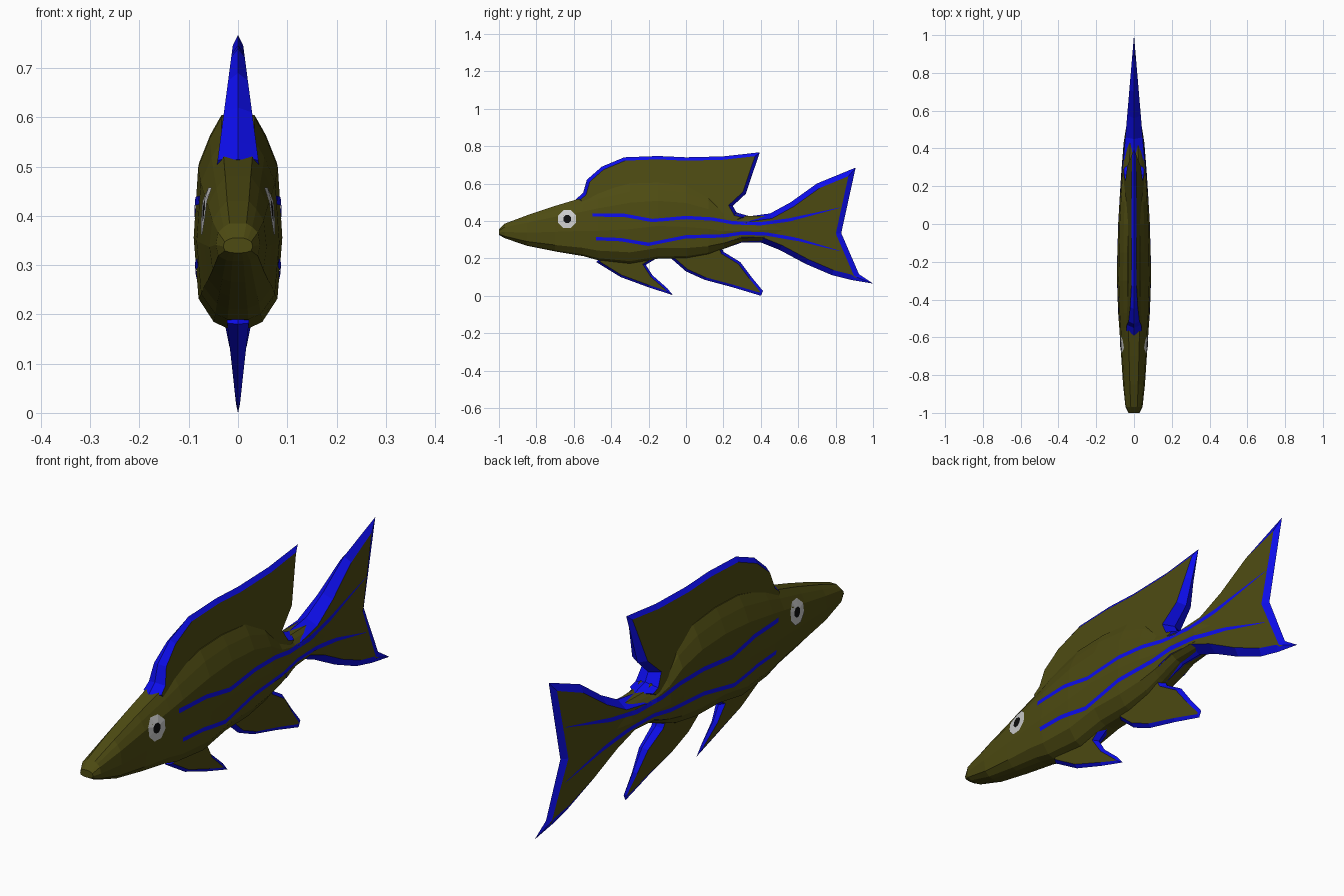
import bpy
from math import cos, sin, pi
from mathutils import Vector
from mathutils.bvhtree import BVHTree

if "Cube" in bpy.data.objects:
    bpy.data.objects.remove(bpy.data.objects["Cube"])


def material(name, rgb):
    m = bpy.data.materials.new(name)
    m.diffuse_color = (*rgb, 1)
    m.use_nodes = True
    m.node_tree.nodes["Principled BSDF"].inputs["Base Color"].default_value = m.diffuse_color
    return m


OLIVE = material("olive", (0.075, 0.07, 0.006))
BLUE = material("blue", (0.004, 0.004, 0.85))
WHITE = material("eye_white", (0.6, 0.6, 0.6))
BLACK = material("eye_black", (0.004, 0.004, 0.004))


def make(name, verts, faces, mats, indices=None):
    me = bpy.data.meshes.new(name)
    me.from_pydata(verts, [], faces)
    for m in mats:
        me.materials.append(m)
    if indices:
        me.polygons.foreach_set("material_index", indices)
    me.update()
    ob = bpy.data.objects.new(name, me)
    bpy.context.collection.objects.link(ob)
    surfaces[name] = BVHTree.FromPolygons(verts, faces)
    return ob


surfaces = {}

# Body: one cross-section lofted along y (station: y, bottom, top, half width)
SECTION = [(0.38, 1), (0.64, 0.9), (0.9, 0.76), (1, 0.43), (0.89, 0.14), (0.55, 0.03), (0.25, 0)]
SECTION += [(-x, h) for x, h in reversed(SECTION)]
STATIONS = [(-1, .325, .355, .03), (-.97, .308, .385, .045), (-.85, .267, .43, .058),
            (-.7, .237, .48, .068), (-.55, .212, .525, .078), (-.47, .19, .555, .084),
            (-.3, .172, .6, .09), (-.15, .198, .605, .088), (0, .2, .59, .084),
            (.12, .22, .54, .077), (.2, .25, .47, .072), (.3, .29, .425, .064),
            (.43, .295, .425, .055), (.56, .31, .41, .034)]
N = len(SECTION)
verts = [(sx * w, y, zb + h * (zt - zb)) for y, zb, zt, w in STATIONS for sx, h in SECTION]
faces = [(k * N + i, k * N + (i + 1) % N, (k + 1) * N + (i + 1) % N, (k + 1) * N + i)
         for k in range(len(STATIONS) - 1) for i in range(N)]
faces += [tuple(reversed(range(N))), tuple(range((len(STATIONS) - 1) * N, len(STATIONS) * N))]
make("body", verts, faces, [OLIVE])


# Fins: flat olive sides that thin outward, bevelled to a blue knife edge
def fin(name, outline, rim, thickness):
    pts = [Vector(p) for p in outline]
    n = len(pts)
    inner = []
    for i, p in enumerate(pts):
        a = (p - pts[i - 1]).normalized()
        b = (pts[(i + 1) % n] - p).normalized()
        m = Vector((-a.y - b.y, a.x + b.x)).normalized()
        c = max(m.dot(Vector((-a.y, a.x))), 0.33)
        inner.append(p + m * rim / c)
    verts = [(0, p.x, p.y) for p in pts]
    for s in (1, -1):
        verts += [(s * thickness(q.x, q.y), q.x, q.y) for q in inner]
    faces = [tuple(range(n, 2 * n)), tuple(reversed(range(2 * n, 3 * n)))]
    for i in range(n):
        j = (i + 1) % n
        faces += [(i, j, n + j, n + i), (j, i, 2 * n + i, 2 * n + j)]
    make(name, verts, faces, [OLIVE, BLUE], [0, 0] + [1] * (2 * n))


fin("dorsal_fin", [(-.5, .42), (.1, .4), (.28, .39), (.34, .425), (.27, .445), (.25, .48),
                   (.32, .545), (.355, .65), (.395, .767), (.2, .745), (0, .74), (-.15, .747),
                   (-.33, .74), (-.45, .69), (-.53, .62), (-.55, .55), (-.59, .515)],
    0.018, lambda y, z: 0.01 + (0.75 - z) * 0.133)


def low_fin(y, z):
    return 0.002 + 0.11 * z


fin("pelvic_fin", [(-.48, .18), (-.35, .1), (-.2, .045), (-.07, .003), (-.1, .04), (-.18, .11),
                   (-.215, .165), (-.15, .205), (-.2, .26), (-.4, .26)], 0.012, low_fin)
fin("anal_fin", [(-.08, .2), (0, .13), (.1, .085), (.25, .045), (.4, 0), (.412, .025),
                 (.35, .1), (.29, .18), (.2, .235), (.19, .26), (.25, .29), (.1, .32), (-.05, .26)],
    0.014, low_fin)
fin("tail_fin", [(.2, .25), (.3, .285), (.4, .285), (.5, .245), (.64, .17), (.78, .11),
                 (.88, .085), (1, .065), (.925, .115), (.83, .335), (.907, .685), (.7, .6),
                 (.56, .5), (.45, .44), (.34, .425), (.2, .38)],
    0.028, lambda y, z: max(0.003, 0.085 * (1 - y)))


# Surface height of the flank at a side-view point
def flank(y, z, lift):
    xs = [0.0]
    for key in ("body", "tail_fin"):
        hit = surfaces[key].ray_cast(Vector((1, y, z)), Vector((-1, 0, 0)))[0]
        if hit:
            xs.append(hit.x)
    return max(xs) + lift


# Side stripes: ribbons laid on both flanks, pointed toward the tail
def stripe(name, path):
    line = []
    for (y0, z0), (y1, z1) in zip(path, path[1:]):
        line += [(y0 + (y1 - y0) * k / 5, z0 + (z1 - z0) * k / 5) for k in range(5)]
    line.append(path[-1])
    for side, s in (("right", 1), ("left", -1)):
        verts = []
        for y, z in line:
            w = 0.009 * min(1, (0.86 - y) / 0.3)
            verts += [(s * flank(y, z + d, 0.002), y, z + d) for d in (w, -w)]
        faces = [(2 * i, 2 * i + 1, 2 * i + 3, 2 * i + 2)[::s] for i in range(len(line) - 1)]
        make(f"{name}_{side}", verts, faces, [BLUE])


stripe("upper_stripe", [(-.5, .432), (-.33, .43), (-.18, .402), (0, .418), (.14, .41),
                        (.25, .39), (.4, .385), (.55, .405), (.82, .47)])
stripe("lower_stripe", [(-.48, .305), (-.35, .3), (-.2, .275), (0, .315), (.2, .32),
                        (.3, .335), (.43, .33), (.6, .3), (.82, .24)])

# Eyes: eight-sided white ring around a black pupil
EY, EZ = -0.635, 0.41
for side, s in (("right", 1), ("left", -1)):
    verts = []
    for r in (0.052, 0.022):
        for k in range(8):
            a = pi * (k + 0.5) / 4
            y, z = EY + r * cos(a), EZ + r * sin(a)
            verts.append((s * flank(y, z, 0.003), y, z))
    ring = [(k, (k + 1) % 8, 8 + (k + 1) % 8, 8 + k)[::s] for k in range(8)]
    make(f"eye_{side}", verts, ring + [tuple(range(8, 16))[::s]], [WHITE, BLACK], [0] * 8 + [1])
